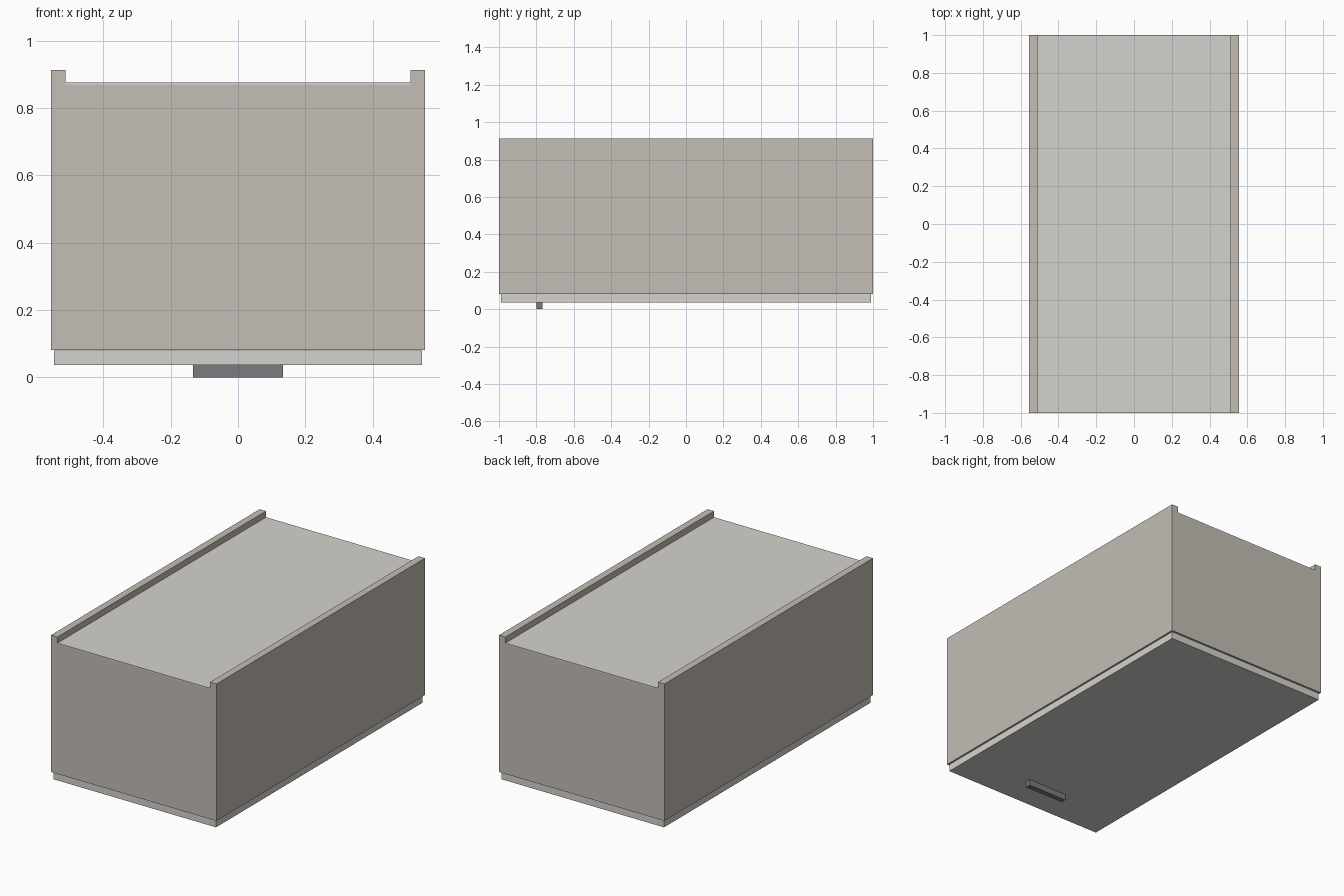
import bpy
import bmesh
from mathutils import Matrix

if "Cube" in bpy.data.objects:
    bpy.data.objects.remove(bpy.data.objects["Cube"])


def material(name, rgb):
    m = bpy.data.materials.new(name)
    m.diffuse_color = (*rgb, 1)
    m.use_nodes = True
    m.node_tree.nodes["Principled BSDF"].inputs["Base Color"].default_value = m.diffuse_color
    return m


carcass = material("warm_grey", (0.55, 0.51, 0.46))
pale = material("pale_grey", (0.66, 0.65, 0.61))
metal = material("dark_metal", (0.20, 0.20, 0.22))


def box(name, x, y, z, mat):
    """Box from (min, max) ranges on each axis."""
    size = [r[1] - r[0] for r in (x, y, z)]
    mid = [(r[0] + r[1]) / 2 for r in (x, y, z)]
    bm = bmesh.new()
    bmesh.ops.create_cube(bm, size=1,
                          matrix=Matrix.Translation(mid) @ Matrix.Diagonal((*size, 1)))
    mesh = bpy.data.meshes.new(name)
    bm.to_mesh(mesh)
    bm.free()
    mesh.materials.append(mat)
    obj = bpy.data.objects.new(name, mesh)
    bpy.context.collection.objects.link(obj)
    return obj


W, IN, L = 0.555, 0.512, 1.0      # outer half width, inner half width, half length
Z0, ZB, ZT = 0.082, 0.869, 0.913  # carcass underside, end panel top, side panel top

# Side panels, standing proud of the back panel
box("side_panel_left", (-W, -IN), (-L, L), (Z0, ZT), carcass)
box("side_panel_right", (IN, W), (-L, L), (Z0, ZT), carcass)

# End panels between the sides
box("end_panel_front", (-IN, IN), (-L, -L + 0.043), (Z0, ZB), carcass)
box("end_panel_rear", (-IN, IN), (L - 0.043, L), (Z0, ZB), carcass)

# Thin recessed back panel
box("back_panel", (-IN, IN), (-L, L), (ZB, 0.876), pale)

# Door, slightly smaller than the carcass, closing the underside
box("door", (-0.546, 0.546), (-0.99, 0.99), (0.037, 0.08), pale)

# Bar handle on the door
box("handle", (-0.133, 0.133), (-0.80, -0.768), (0, 0.037), metal)
